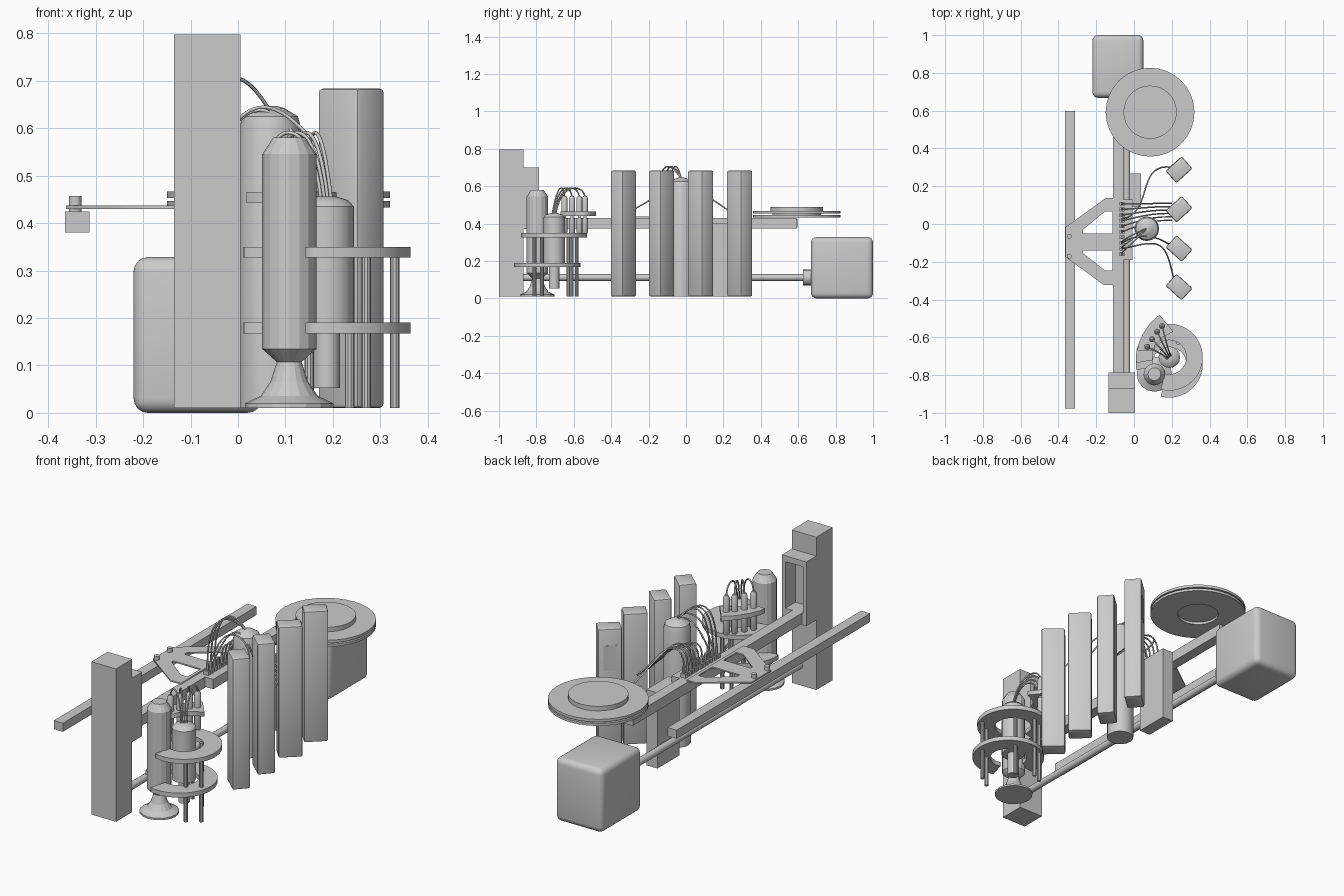
import bpy, bmesh, math
from mathutils import Vector

if "Cube" in bpy.data.objects:
    bpy.data.objects.remove(bpy.data.objects["Cube"])


def link(name, data):
    ob = bpy.data.objects.new(name, data)
    bpy.context.collection.objects.link(ob)
    return ob


def activate(ob):
    bpy.ops.object.select_all(action='DESELECT')
    ob.select_set(True)
    bpy.context.view_layer.objects.active = ob


def smooth(ob, deg=35):
    activate(ob)
    bpy.ops.object.shade_smooth_by_angle(angle=math.radians(deg))


def box(name, x, y, z, bevel=0, segments=3, turn=0):
    """Box from (min, max) ranges, optionally rounded and turned about its own centre."""
    bm = bmesh.new()
    bmesh.ops.create_cube(bm, size=1)
    for v in bm.verts:
        v.co = Vector((v.co.x * (x[1] - x[0]), v.co.y * (y[1] - y[0]), v.co.z * (z[1] - z[0])))
    if bevel:
        bmesh.ops.bevel(bm, geom=bm.edges[:], offset=bevel, segments=segments, profile=0.5, affect='EDGES')
    me = bpy.data.meshes.new(name)
    bm.to_mesh(me)
    bm.free()
    ob = link(name, me)
    ob.location = (sum(x) / 2, sum(y) / 2, sum(z) / 2)
    ob.rotation_euler.z = turn
    if bevel:
        smooth(ob)
    return ob


def lathe(name, centre, profile, sides=16, closed=False, deg=35):
    """Turn an (r, z) profile about a vertical axis; open profiles get caps."""
    bm = bmesh.new()
    rings = []
    for r, z in profile:
        rings.append([bm.verts.new((r * math.cos(2 * math.pi * i / sides),
                                    r * math.sin(2 * math.pi * i / sides), z)) for i in range(sides)])
    pairs = list(zip(rings, rings[1:]))
    if closed:
        pairs.append((rings[-1], rings[0]))
    else:
        bm.faces.new(rings[0][::-1])
        bm.faces.new(rings[-1])
    for a, b in pairs:
        for i in range(sides):
            j = (i + 1) % sides
            bm.faces.new((a[i], a[j], b[j], b[i]))
    bmesh.ops.recalc_face_normals(bm, faces=bm.faces[:])
    me = bpy.data.meshes.new(name)
    bm.to_mesh(me)
    bm.free()
    ob = link(name, me)
    ob.location = (centre[0], centre[1], 0)
    if deg:
        smooth(ob, deg)
    return ob


def plate(name, outlines, z):
    """Flat plate: first outline is the edge, the others are holes."""
    cu = bpy.data.curves.new(name, 'CURVE')
    cu.dimensions, cu.fill_mode = '2D', 'BOTH'
    cu.extrude = (z[1] - z[0]) / 2
    for pts in outlines:
        sp = cu.splines.new('POLY')
        sp.points.add(len(pts) - 1)
        for p, (px, py) in zip(sp.points, pts):
            p.co = (px, py, 0, 1)
        sp.use_cyclic_u = True
    ob = link(name, cu)
    ob.location.z = sum(z) / 2
    activate(ob)
    bpy.ops.object.convert(target='MESH')


def cable(name, pts, r=0.004):
    cu = bpy.data.curves.new(name, 'CURVE')
    cu.dimensions, cu.bevel_depth, cu.bevel_resolution = '3D', r, 1
    cu.resolution_u = 6
    sp = cu.splines.new('NURBS')
    sp.points.add(len(pts) - 1)
    for p, co in zip(sp.points, pts):
        p.co = (*co, 1)
    sp.use_endpoint_u = True
    sp.order_u = 4
    ob = link(name, cu)
    activate(ob)
    bpy.ops.object.convert(target='MESH')


def arc(c, r, a0, a1, n):
    return [(c[0] + r * math.cos(math.radians(a0 + (a1 - a0) * i / n)),
             c[1] + r * math.sin(math.radians(a0 + (a1 - a0) * i / n))) for i in range(n + 1)]


# front column with hollow frame behind it
box("column", (-.135, .005), (-1, -.868), (.01, .797))
for n, x, z in (("left", (-.135, -.115), (.37, .7)), ("right", (-.015, .005), (.37, .7)),
                ("bottom", (-.115, -.015), (.37, .43)), ("top", (-.115, -.015), (.67, .7))):
    box("frame_" + n, x, (-.868, -.787), z)

# rails, pipe and rear weight
box("main_rail", (-.11, -.055), (-.8, .59), (.375, .43))
box("side_rail", (-.365, -.313), (-.978, .597), (.38, .424))
pipe = lathe("pipe", (0, 0), [(.018, -.87), (.018, .64)])
flange = lathe("pipe_flange", (0, 0), [(.042, .625), (.042, .69)])
for p in (pipe, flange):
    p.rotation_euler.x = -math.pi / 2
    p.location = (-.038, 0, .112)
box("rear_weight", (-.22, .05), (.668, 1), (0, .328), .03, 4)

# bracket plate with two windows and screws
plate("bracket", [
    [(-.1, .137), (-.15, .137), (-.362, -.016), (-.362, -.175), (-.16, -.323), (-.1, -.323)],
    [(-.115, .065), (-.155, .065), (-.27, -.03), (-.27, -.05), (-.115, -.05)],
    [(-.115, -.14), (-.27, -.14), (-.27, -.155), (-.155, -.245), (-.115, -.245)]], (.43, .437))
for y in (-.065, -.17):
    lathe("bracket_screw", (-.343, y), [(.013, .42), (.013, .457)], 12)

# rear turntable: lower ring, upper disc, raised hub
C = (.085, .592)
lathe("turntable_ring", C, [(.235, .433), (.235, .446), (.1, .446), (.1, .433)], 32, True)
lathe("turntable_disc", C, [(.235, .453), (.235, .467)], 32)
lathe("turntable_core", C, [(.13, .446), (.13, .453)], 32)
lathe("turntable_hub", C, [(.141, .467), (.141, .49)], 32)

# four upright cases, angled outward
A = math.radians(42)
for i, y in enumerate((.287, .078, -.13, -.334)):
    box("upright_case", (.181, .296), (y - .043, y + .043), (.01, .684), .009, 2, A if i < 2 else -A)
c, s = math.cos(A), math.sin(A)
box("case_panel", (.2385 - .0435 * s - .03, .2385 - .0435 * s + .03),
    (.287 + .0435 * c - .001, .287 + .0435 * c + .001), (.47, .6), turn=A)

# central bottle and block beside it
B = (.068, -.025)
lathe("central_bottle", B, [(.065, .01), (.065, .6), (.058, .625), (.03, .642), (.012, .647)])
box("side_block", (-.025, .038), (.09, .268), (.01, .4))

# plug row on the rail, with cables
box("plug_bar", (-.055, -.008), (-.19, .13), (.38, .43))
ys = [.107 - .0295 * i for i in range(10)]
for y in ys:
    box("plug_base", (-.078, -.05), (y - .01, y + .01), (.43, .45))
    lathe("plug", (-.063, y), [(.008, .45), (.008, .485)], 8)
for i, y in enumerate(ys[:6]):
    e = .13 - .018 * i
    cable("case_cable", [(-.063, y, .485), (-.06, y, .57), (.04, y * .7 + .03, .58 - .01 * i),
                         (.12, e - .02, .45), (.2, e - .02, .37)])
cable("rear_cable", [(-.063, .03, .485), (-.02, .03, .6), (.06, .1, .55), (.08, .32, .42), (.2, .3, .3)])
cable("third_cable", [(-.063, -.1, .485), (0, -.06, .68), (.12, -.06, .62), (.17, -.1, .5), (.21, -.12, .45)])
cable("front_cable", [(-.063, -.13, .485), (0, -.12, .7), (.16, -.06, .6), (.19, -.2, .52), (.21, -.29, .47)])
for y in (-.1, -.13, -.158):
    cable("bottle_cable", [(-.063, y, .485), (-.07, y + .01, .68), (-.02, y + .04, .78), (.065, -.025, .64)])

# flared stand bottle
lathe("flared_bottle", (.108, -.795), [(.093, .01), (.093, .02), (.06, .036), (.04, .065), (.026, .107),
      (.057, .135), (.057, .545), (.034, .58)], deg=15)

# inner canister
K = (.187, -.705)
lathe("canister", K, [(.028, .052), (.028, .17), (.057, .17), (.057, .435), (.045, .448), (.02, .456)])

# two open ring shelves and the small crescent shelf
for n, cen, z in (("upper", K, (.327, .35)), ("lower", (.187, -.742), (.167, .19))):
    plate(n + "_ring_shelf", [arc(cen, .177, -105, 190, 40) + arc(cen, .09, 190, -105, 40)], z)
plate("crescent_shelf", [[(.135, -.48), (.085, -.525), (.045, -.585), (.022, -.64), (.018, -.67),
                          (.1, -.672), (.115, -.635), (.15, -.6), (.208, -.57)]], (.442, .465))

# support rods
for p in ((.33, -.77), (.27, -.81), (.235, -.63), (.1, -.61), (.15, -.585)):
    lathe("support_rod", p, [(.01, .01), (.01, .34)], 10)

# crescent plugs with cables looping into the canister
for i, p in enumerate(((.07, -.65), (.095, -.61), (.122, -.57), (.148, -.54))):
    lathe("shelf_plug", p, [(.01, .345), (.016, .355), (.016, .43), (.008, .43), (.008, .465),
                            (.016, .465), (.016, .535), (.009, .548)], 12)
    q = (.175 + .007 * i, -.715 + .006 * i)
    cable("shelf_cable", [(*p, .54), (p[0] + .005, p[1] - .005, .61), (q[0] - .02, q[1] + .03, .63), (*q, .45)])
